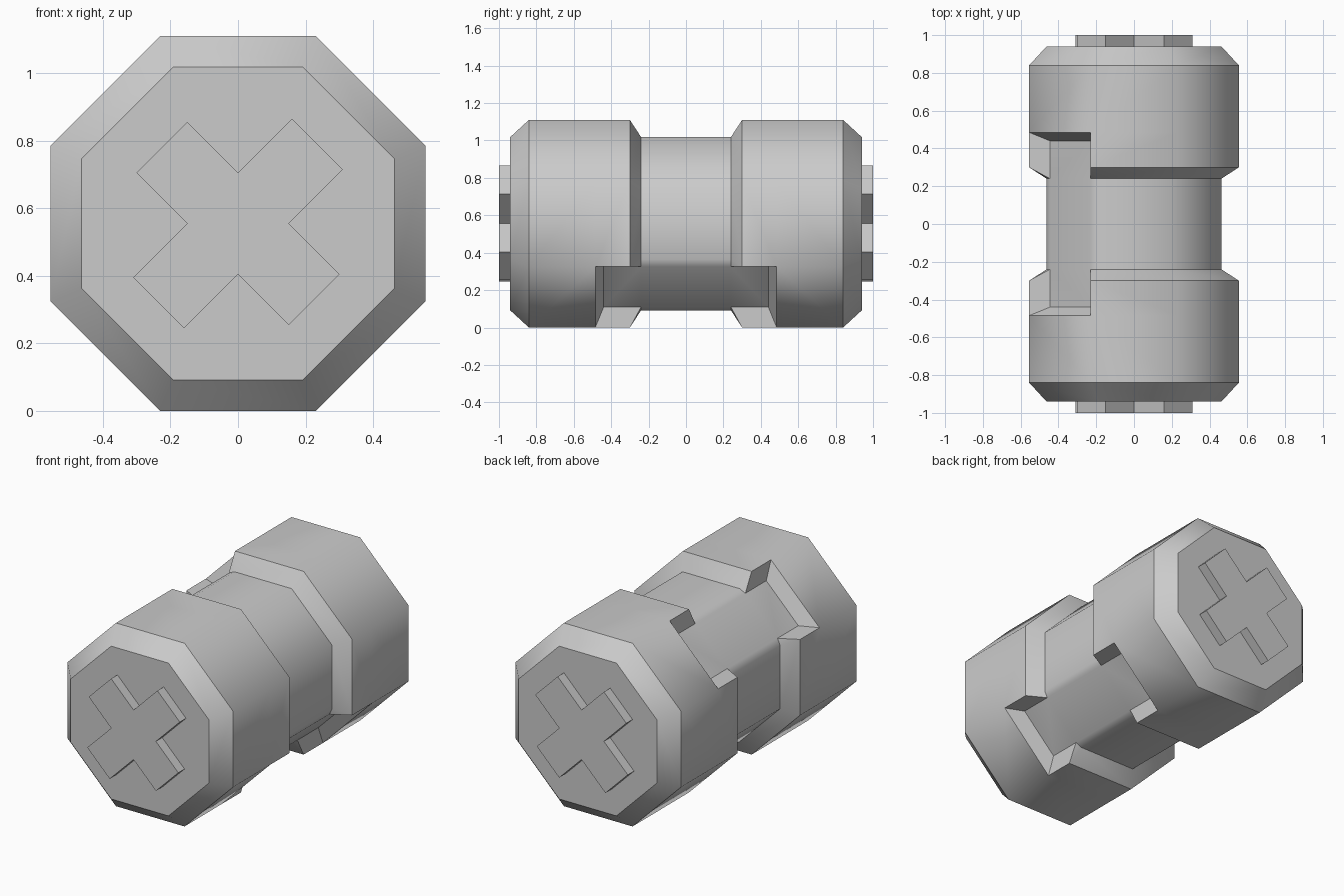
import bpy, bmesh, math

if "Cube" in bpy.data.objects:
    bpy.data.objects.remove(bpy.data.objects["Cube"])

CZ = 0.555                       # height of the long axis
OUT, INN, FLOOR = 0.555, 0.463, 0.445
NOTCHED = (2, 6)                 # sides carrying a recess: upper left, lower right


def corner(k, apothem):
    a = math.radians(22.5 + 45 * k)
    r = apothem / math.cos(math.radians(22.5))
    return r * math.cos(a), r * math.sin(a)


def floor_corner(k):
    x, z = corner(k, OUT)
    if abs(z) > abs(x):
        return x, math.copysign(FLOOR, z)
    return math.copysign(FLOOR, x), z


def finish(name, bm, smooth):
    bmesh.ops.remove_doubles(bm, verts=bm.verts, dist=1e-4)
    bmesh.ops.recalc_face_normals(bm, faces=bm.faces)
    bm.normal_update()
    for f in bm.faces:
        f.smooth = smooth
    # only the lengthwise convex edges are shaded smooth
    for e in bm.edges:
        ang = e.calc_face_angle(0)
        ring = abs(e.verts[0].co.y - e.verts[1].co.y) < 1e-4
        e.smooth = not (ang > 0.02 and (ring or not e.is_convex or ang > math.radians(50)))
    me = bpy.data.meshes.new(name)
    bm.to_mesh(me)
    bm.free()
    ob = bpy.data.objects.new(name, me)
    bpy.context.collection.objects.link(ob)
    return ob


# Octagonal body with waist groove and two recessed sides
bm = bmesh.new()


def face(*pts):
    bm.faces.new([bm.verts.new((x, y, z + CZ)) for (x, z), y in pts])


for k in range(8):
    a, b = corner(k, OUT), corner(k + 1, OUT)
    ia, ib = corner(k, INN), corner(k + 1, INN)
    ma, mb = floor_corner(k), floor_corner(k + 1)
    for s in (-1, 1):
        end, full, cut, lip, waist, foot = [s * v for v in (0.94, 0.84, 0.485, 0.30, 0.24, 0.44)]
        face((ia, end), (ib, end), (b, full), (a, full))
        face((a, full), (b, full), (b, cut), (a, cut))
        if k in NOTCHED:
            face((a, cut), (b, cut), (mb, foot), (ma, foot))
            face((ma, foot), (mb, foot), (mb, waist), (ma, waist))
            for o, i, m in ((a, ia, ma), (b, ib, mb)):
                face((o, cut), (m, foot), (m, waist), (o, lip))
                face((o, lip), (m, waist), (i, waist))
        else:
            face((a, cut), (b, cut), (b, lip), (a, lip))
            face((a, lip), (b, lip), (ib, waist), (ia, waist))
    # waist strips
    chain = [ia, ma, mb, ib] if k in NOTCHED else [ia, ib]
    for p, q in zip(chain, chain[1:]):
        face((p, 0.24), (q, 0.24), (q, -0.24), (p, -0.24))
for y in (-0.94, 0.94):
    face(*[(corner(k, INN), y) for k in range(8)])
finish("canister_body", bm, True)

# Raised diagonal cross on each end
CROSS = [(-0.15, 0.30), (-0.30, 0.15), (-0.15, 0), (-0.31, -0.16), (-0.16, -0.31), (0, -0.15),
         (0.15, -0.30), (0.30, -0.15), (0.15, 0), (0.31, 0.16), (0.16, 0.31), (0, 0.15)]
for name, s in (("front_cross", -1), ("back_cross", 1)):
    bm = bmesh.new()
    for y in (0.93, 1.0):
        face(*[(p, s * y) for p in CROSS])
    for p, q in zip(CROSS, CROSS[1:] + CROSS[:1]):
        face((p, s * 0.93), (q, s * 0.93), (q, s * 1.0), (p, s * 1.0))
    finish(name, bm, False)
